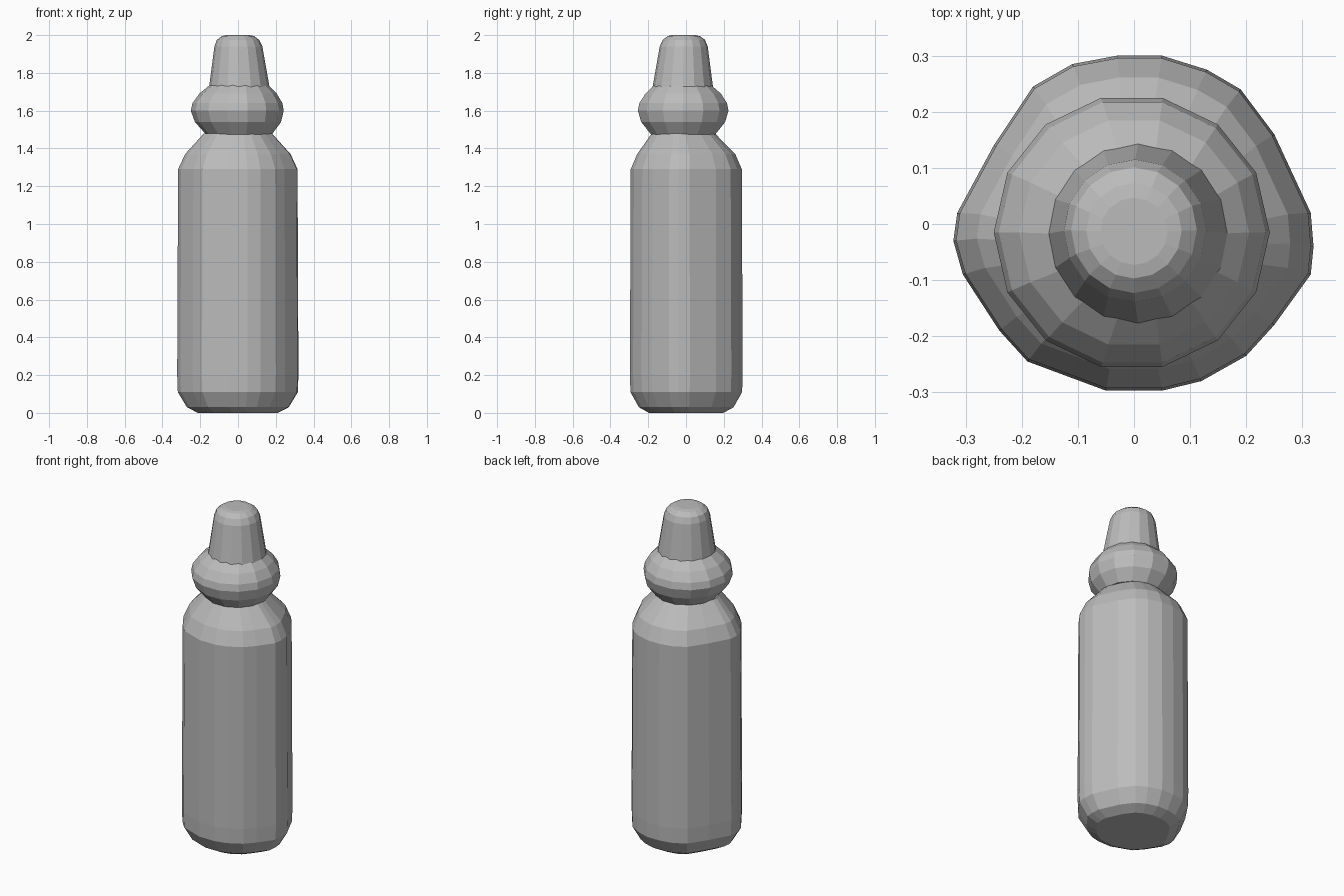
import bpy, bmesh, math
from math import cos, sin, pi

cube = bpy.data.objects.get("Cube")
if cube:
    bpy.data.objects.remove(cube)

grey = bpy.data.materials.new("plain grey")
grey.use_nodes = True
colour = (0.5, 0.5, 0.5, 1)
grey.diffuse_color = colour
grey.node_tree.nodes["Principled BSDF"].inputs["Base Color"].default_value = colour


def circle(n):
    return [(cos(2 * pi * i / n), sin(2 * pi * i / n)) for i in range(n)]


def loft(name, outline, rings):
    """Stack scaled copies of an outline; each ring is (z, scale, cx, cy)."""
    bm = bmesh.new()
    loops = [[bm.verts.new((cx + x * s, cy + y * s, z)) for x, y in outline]
             for z, s, cx, cy in rings]
    n = len(outline)
    for low, high in zip(loops, loops[1:]):
        for i in range(n):
            j = (i + 1) % n
            bm.faces.new((low[i], low[j], high[j], high[i]))
    bm.faces.new(loops[0][::-1])
    bm.faces.new(loops[-1])
    bmesh.ops.recalc_face_normals(bm, faces=bm.faces)
    mesh = bpy.data.meshes.new(name)
    bm.to_mesh(mesh)
    bm.free()
    mesh.materials.append(grey)
    obj = bpy.data.objects.new(name, mesh)
    bpy.context.collection.objects.link(obj)
    return obj


# Bottle body: rounded, slightly triangular outline with chamfered ends
body_outline = [
    (0.32, -0.04), (0.315, 0.02), (0.25, 0.16), (0.19, 0.24), (0.13, 0.275),
    (0.05, 0.3), (-0.03, 0.3), (-0.11, 0.285), (-0.18, 0.245), (-0.25, 0.14),
    (-0.315, 0.02), (-0.322, -0.03), (-0.305, -0.09), (-0.24, -0.19),
    (-0.19, -0.245), (-0.05, -0.297), (0.05, -0.297), (0.12, -0.28),
    (0.2, -0.235), (0.25, -0.18), (0.315, -0.09)]
loft("bottle_body", body_outline, [
    (0, 0.66, 0, 0), (0.03, 0.84, 0, 0), (0.11, 0.99, 0, 0),
    (0.2, 1, 0, 0), (1.29, 0.985, 0, 0), (1.37, 0.87, 0, 0),
    (1.48, 0.56, 0, -0.015)])

# Bulging collar ring
loft("collar", circle(14), [
    (1.475, 0.175, 0.005, -0.015), (1.54, 0.228, 0, -0.015),
    (1.6, 0.246, -0.004, -0.015), (1.64, 0.238, -0.003, -0.015),
    (1.69, 0.205, 0, -0.015), (1.735, 0.155, 0.005, -0.017)])

# Tapered cap with a softened top edge
loft("cap", circle(16), [
    (1.725, 0.16, 0.007, -0.017), (1.94, 0.127, 0.002, -0.012),
    (1.975, 0.112, 0, -0.011), (1.995, 0.085, 0, -0.012),
    (2.0, 0.06, 0, -0.013)])
